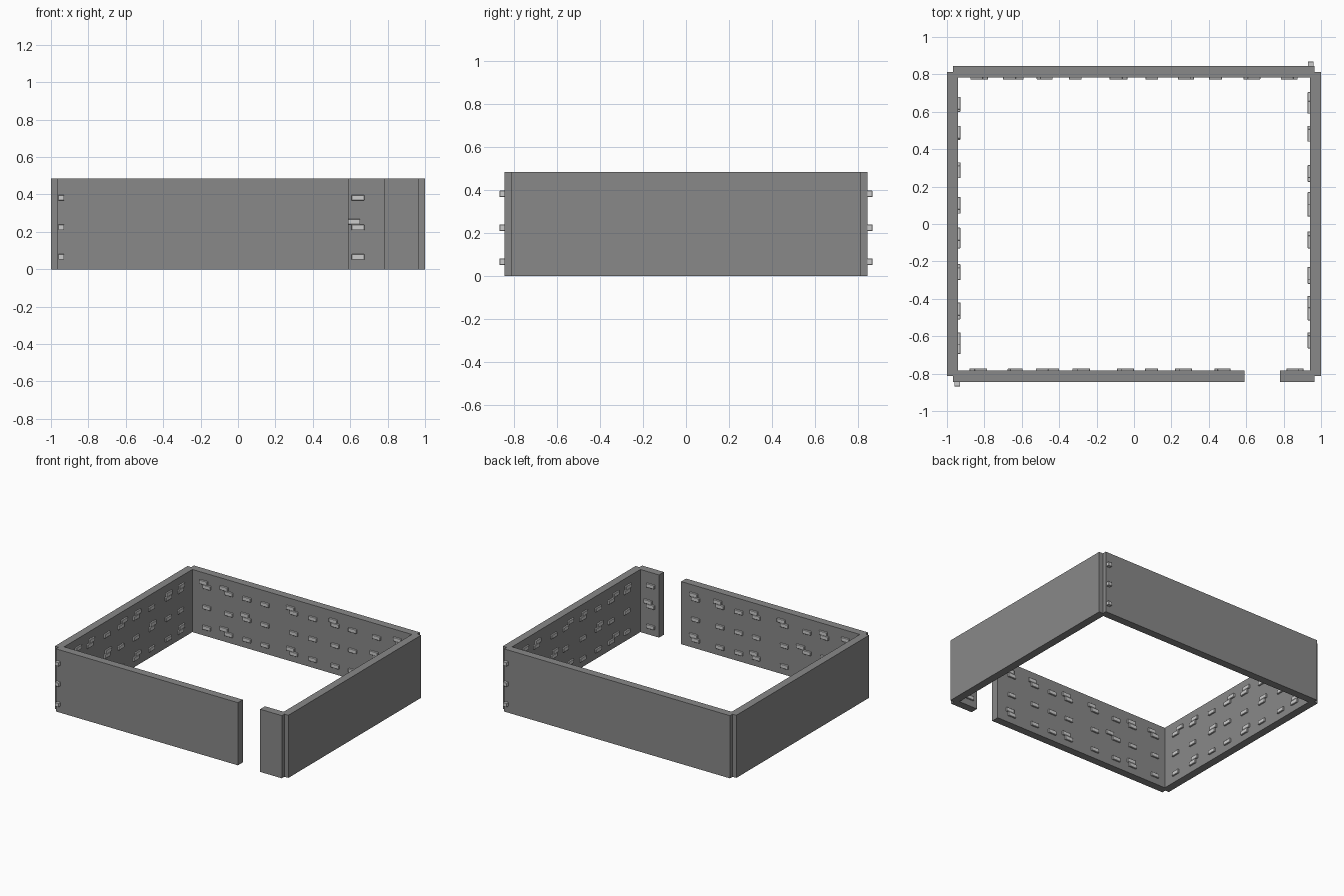
import bpy, bmesh
from mathutils import Vector

if "Cube" in bpy.data.objects:
    bpy.data.objects.remove(bpy.data.objects["Cube"])

H = 0.485                      # wall height
ROWS = (0.066, 0.224, 0.382)   # brick row centres
BL, BH, OUT = 0.068, 0.03, 0.012


def grey(name, v):
    m = bpy.data.materials.new(name)
    m.diffuse_color = (v, v, v, 1)
    m.use_nodes = True
    m.node_tree.nodes["Principled BSDF"].inputs["Base Color"].default_value = m.diffuse_color
    return m


WALL, BRICK = grey("dark_grey", 0.25), grey("light_grey", 0.55)


def add_box(bm, lo, hi, bevel=0.0):
    lo, hi = Vector(lo), Vector(hi)
    verts = bmesh.ops.create_cube(bm, size=1)["verts"]
    for v in verts:
        v.co = Vector((lo[i] + (v.co[i] + 0.5) * (hi[i] - lo[i]) for i in range(3)))
    if bevel:
        edges = list({e for v in verts for e in v.link_edges})
        bmesh.ops.bevel(bm, geom=edges, offset=bevel, segments=1, affect='EDGES')


def finish(bm, name, mat):
    bmesh.ops.recalc_face_normals(bm, faces=bm.faces)
    me = bpy.data.meshes.new(name)
    bm.to_mesh(me)
    bm.free()
    me.materials.append(mat)
    ob = bpy.data.objects.new(name, me)
    bpy.context.collection.objects.link(ob)


def wall(name, x0, x1, y0, y1):
    bm = bmesh.new()
    add_box(bm, (x0, y0, 0), (x1, y1, H))
    finish(bm, name, WALL)


# Walls, with a doorway in the front
wall("left_wall", -1, -0.94, -0.812, 0.812)
wall("right_wall", 0.94, 1, -0.812, 0.812)
wall("back_wall", -0.968, 0.966, 0.784, 0.844)
wall("front_wall_long", -0.968, 0.59, -0.844, -0.784)
wall("front_wall_short", 0.78, 0.966, -0.844, -0.784)


def bricks(name, axis, face, inward, columns, shift):
    """Rows of relief bricks; wide columns get a second, offset brick on top."""
    bm = bmesh.new()
    d0, d1 = sorted((face - inward * 0.02, face + inward * OUT))

    def brick(a, z):
        lo, hi = [0, 0, z - BH / 2], [0, 0, z + BH / 2]
        lo[axis], hi[axis] = a, a + BL
        lo[1 - axis], hi[1 - axis] = d0, d1
        add_box(bm, lo, hi, 0.002)

    for i, (a, b) in enumerate(columns):
        low, high = (b - BL, a) if shift < 0 else (a, b - BL)
        for r, z in enumerate(ROWS):
            brick(low, z)
            if b - a > 0.075 and (r == (i + 2) % 3 or (i % 3 == 1 and r == 2)):
                brick(high, z + BH)
    finish(bm, name, BRICK)


# Relief bricks on the inner faces
bricks("back_bricks", 0, 0.784, -1,
       [(-.875, -.78), (-.70, -.59), (-.52, -.435), (-.345, -.28), (-.13, -.035),
        (.063, .129), (.235, .32), (.40, .47), (.585, .675), (.785, .875)], -1)
bricks("front_bricks", 0, -0.784, 1,
       [(-.88, -.785), (-.675, -.595), (-.525, -.40), (-.33, -.235), (-.09, 0),
        (.06, .127), (.22, .31), (.43, .515), (.815, .905)], 1)
bricks("left_bricks", 1, -0.94, 1,
       [(-.695, -.58), (-.51, -.42), (-.30, -.215), (-.13, -.02),
        (.055, .145), (.245, .33), (.45, .525), (.60, .68)], 1)
bricks("right_bricks", 1, 0.94, -1,
       [(-.665, -.58), (-.515, -.385), (-.32, -.23), (-.13, -.04),
        (.04, .17), (.225, .315), (.44, .525), (.59, .705)], -1)

# Pegs standing out of two opposite corners
for name, x, ya, yb in (("back_corner_pegs", 0.945, 0.80, 0.868),
                        ("front_corner_pegs", -0.945, -0.868, -0.80)):
    bm = bmesh.new()
    for z in ROWS:
        add_box(bm, (x - .016, ya, z - .015), (x + .016, yb, z + .015), 0.002)
    finish(bm, name, BRICK)
